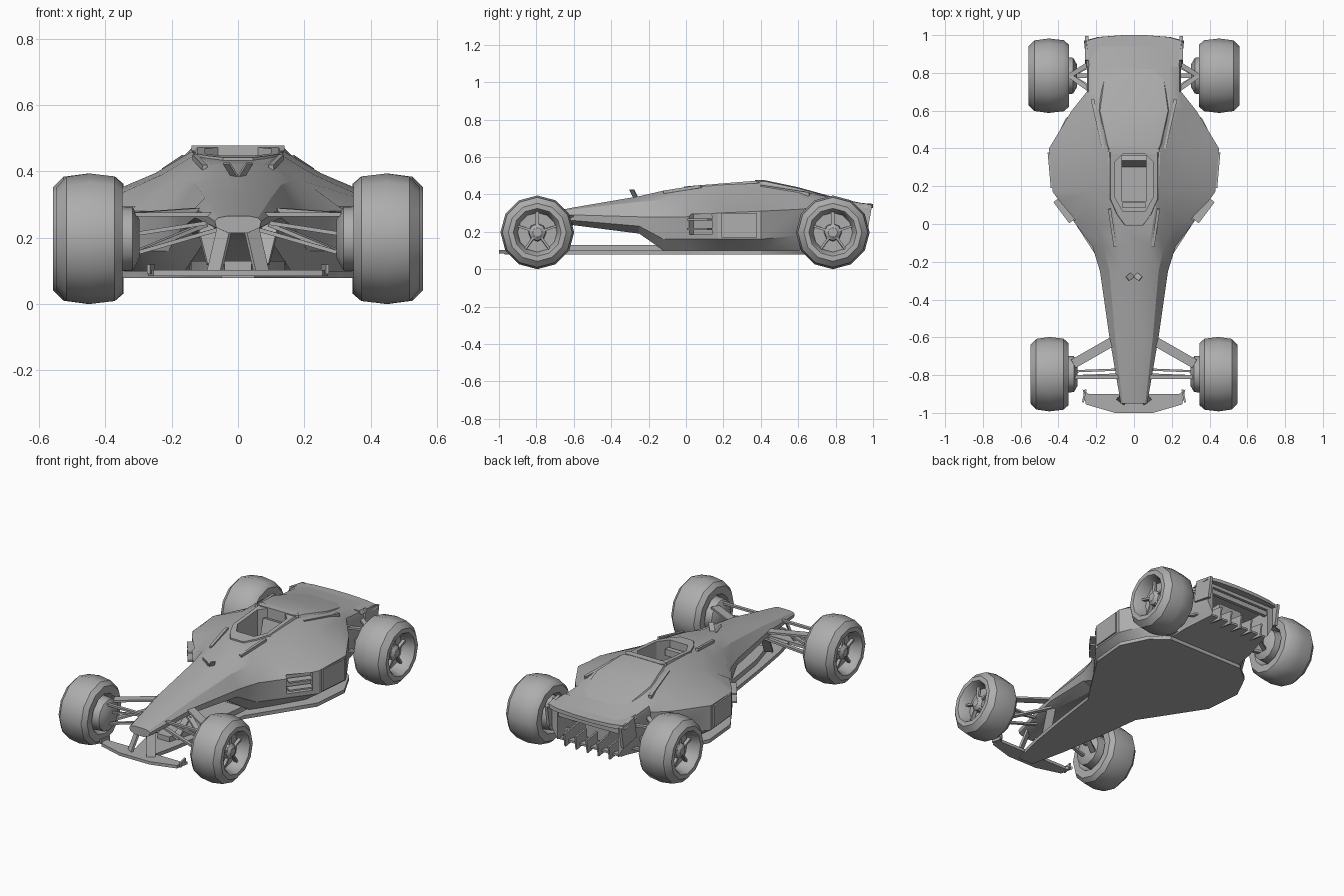
import bpy, bmesh
from math import radians, cos, sin, pi
from mathutils import Vector, Matrix

cube = bpy.data.objects.get("Cube")
if cube:
    bpy.data.objects.remove(cube)

grey = bpy.data.materials.new("plain_grey")
grey.use_nodes = True
grey.diffuse_color = (0.42, 0.42, 0.42, 1)
grey.node_tree.nodes["Principled BSDF"].inputs["Base Color"].default_value = (0.42, 0.42, 0.42, 1)


def finish(name, bm, angle=28):
    """Turn a bmesh into a shaded object."""
    bmesh.ops.remove_doubles(bm, verts=bm.verts, dist=0.0005)
    bmesh.ops.recalc_face_normals(bm, faces=bm.faces)
    mesh = bpy.data.meshes.new(name)
    bm.to_mesh(mesh)
    bm.free()
    mesh.materials.append(grey)
    obj = bpy.data.objects.new(name, mesh)
    bpy.context.collection.objects.link(obj)
    shade(obj, angle)
    return obj


def shade(obj, angle=28):
    bpy.ops.object.select_all(action='DESELECT')
    obj.select_set(True)
    bpy.context.view_layer.objects.active = obj
    bpy.ops.object.shade_smooth_by_angle(angle=radians(angle))


def skin(bm, rings, closed_ends=True):
    """Bridge a list of equal-length point loops."""
    loops = [[bm.verts.new(p) for p in ring] for ring in rings]
    count = len(loops[0])
    for first, second in zip(loops, loops[1:]):
        for i in range(count):
            j = (i + 1) % count
            bm.faces.new((first[i], first[j], second[j], second[i]))
    if closed_ends:
        bm.faces.new(loops[0])
        bm.faces.new(loops[-1])


def loft(name, stations):
    """Loft symmetric half sections (y, [(x, z), ...]) along y."""
    bm = bmesh.new()
    rings = []
    for y, half in stations:
        right = [(x, y, z) for x, z in half]
        rings.append(right + [(-x, y, z) for x, z in reversed(half)])
    skin(bm, rings)
    return finish(name, bm)


def plate(name, half, low, high, slope=0.0, inset=1.0):
    """Extrude a half outline in plan, mirrored in x, optionally sloping in y."""
    outline = half + [(-x, y) for x, y in reversed(half)]
    bm = bmesh.new()
    skin(bm, [[(x * k, y, z + slope * y) for x, y in outline]
              for z, k in ((low, 1.0), (high, inset))])
    return finish(name, bm)


def box(name, centre, size, turn=0.0, tilt=0.0):
    bm = bmesh.new()
    matrix = (Matrix.Translation(centre) @ Matrix.Rotation(radians(turn), 4, 'Z')
              @ Matrix.Rotation(radians(tilt), 4, 'X') @ Matrix.Diagonal((*size, 1)))
    bmesh.ops.create_cube(bm, size=1, matrix=matrix)
    return finish(name, bm)


def beam(name, start, end, width=0.02, thick=0.012):
    """A flat bar running between two points."""
    start, end = Vector(start), Vector(end)
    run = end - start
    bm = bmesh.new()
    matrix = (Matrix.Translation((start + end) / 2) @ run.to_track_quat('X', 'Z').to_matrix().to_4x4()
              @ Matrix.Diagonal((run.length, width, thick, 1)))
    bmesh.ops.create_cube(bm, size=1, matrix=matrix)
    return finish(name, bm)


def revolve(name, profile, centre, side, steps=12):
    """Spin (x, radius) points about the axle."""
    bm = bmesh.new()
    rings = []
    for x, r in profile:
        rings.append([(centre[0] + side * x, centre[1] + r * sin(2 * pi * i / steps),
                       centre[2] + r * cos(2 * pi * i / steps)) for i in range(steps)])
    skin(bm, rings, closed_ends=False)
    bmesh.ops.dissolve_degenerate(bm, dist=0.0005, edges=bm.edges)
    return finish(name, bm, 35)


def carve(obj, cutters):
    """Subtract helper solids, then discard them."""
    for cutter in cutters:
        cutter.hide_render = True
        mod = obj.modifiers.new("cut", 'BOOLEAN')
        mod.operation, mod.solver, mod.object = 'DIFFERENCE', 'EXACT', cutter
    bpy.context.view_layer.update()
    graph = bpy.context.evaluated_depsgraph_get()
    mesh = bpy.data.meshes.new_from_object(obj.evaluated_get(graph))
    obj.modifiers.clear()
    obj.data = mesh
    for cutter in cutters:
        bpy.data.objects.remove(cutter)
    shade(obj)


# Main body: belly, lower side, upper side, shoulder, deck
body = loft("body_shell", [
    (-0.95, [(.03, .215), (.065, .23), (.07, .25), (.06, .26), (.035, .265)]),
    (-0.6, [(.08, .235), (.13, .26), (.13, .29), (.1, .32), (.06, .33)]),
    (-0.25, [(.1, .19), (.17, .23), (.18, .28), (.13, .36), (.06, .39)]),
    (-0.12, [(.16, .1), (.21, .16), (.22, .28), (.16, .37), (.08, .42)]),
    (0, [(.24, .1), (.3, .16), (.31, .28), (.2, .37), (.1, .435)]),
    (0.17, [(.34, .1), (.43, .16), (.43, .3), (.23, .39), (.13, .45)]),
    (0.4, [(.36, .1), (.45, .16), (.45, .31), (.25, .395), (.14, .46)]),
    (0.6, [(.29, .1), (.33, .18), (.33, .32), (.26, .385), (.19, .425)]),
    (0.7, [(.24, .12), (.25, .2), (.25, .33), (.24, .365), (.19, .4)]),
    (0.95, [(.2, .13), (.24, .2), (.25, .31), (.24, .345), (.18, .352)]),
])
surround = plate("cockpit_surround", [(.05, -.01), (.1, .05), (.14, .13), (.14, .38), (.09, .4)],
                 .40, .443, slope=.08, inset=.88)

# Cockpit opening, side intakes and hollow tail
opening = [(.06, .07), (.1, .14), (.1, .33), (.06, .37)]
cuts = [plate("cockpit_cutter", opening, .27, .6),
        box("tail_cutter", (0, .86, .2), (.41, .3, .22))]
for s in (1, -1):
    cuts.append(box("intake_cutter", (s * .365, .075, .24), (.15, .08, .11), turn=s * 53))
carve(body, cuts)
carve(surround, [plate("surround_cutter", opening, .27, .6)])
box("seat_back", (0, .33, .35), (.13, .03, .15), tilt=-15)
box("seat_base", (0, .22, .285), (.13, .2, .03))
box("dashboard", (0, .1, .39), (.12, .03, .04))

# Engine cover and roof plate
loft("engine_cover", [
    (0.37, [(.15, .42), (.12, .468), (.1, .476)]),
    (0.42, [(.17, .42), (.14, .47), (.1, .476)]),
    (0.6, [(.2, .4), (.18, .432), (.12, .438)]),
    (0.82, [(.18, .35), (.15, .372), (.1, .377)]),
])
plate("roof_plate", [(.11, .37), (.14, .385), (.12, .41)], .462, .478)

# Floor and front wing
plate("floor", [(.05, -.97), (.1, -.75), (.14, -.5), (.18, -.2), (.31, 0), (.42, .17),
                (.44, .4), (.36, .56), (.26, .64)], .078, .1)
plate("front_wing", [(.1, -1), (.255, -.955), (.272, -.875), (.24, -.9), (.12, -.9)], .085, .103)
plate("keel_splitter", [(.04, -.72), (.09, -.55), (.14, -.2), (.15, -.05)], .1, .13)

# Tail hood and diffuser
plate("tail_lip", [(.25, .83), (.265, .97), (.19, .99), (.06, 1)], .41, .432, slope=-.083, inset=.95)
plate("diffuser_floor", [(.25, .62), (.24, .75), (.2, .93)], .03, .042, slope=.11)
box("gearbox", (0, .78, .22), (.16, .16, .13))
box("tail_crossbar", (0, .93, .29), (.42, .02, .03))
for x in (-.15, -.075, 0, .075, .15):
    box("diffuser_fin", (x, .86, .165), (.01, .2, .08), tilt=-8)

# Details mirrored left and right
for s, hand in ((1, "left"), (-1, "right")):
    for z in (.215, .265):
        box(hand + "_intake_vane", (s * .365, .075, z), (.14, .05, .01), turn=s * 53)
    box(hand + "_side_panel", (s * .438, .285, .235), (.19, .022, .13), turn=s * 85)
    box(hand + "_tail_endplate", (s * .25, .92, .29), (.018, .13, .13), tilt=-10)
    box(hand + "_wing_endplate", (s * .263, -.91, .105), (.01, .07, .03), turn=s * 12)
    beam(hand + "_wing_pylon", (s * .04, -.9, .23), (s * .07, -.94, .1), .05)
    beam(hand + "_nose_vane", (s * .1, -.62, .24), (s * .07, -.7, .12), .05, .01)
    beam(hand + "_camera_fin", (s * .01, -.27, .385), (s * .035, -.29, .425), .03, .006)
    beam(hand + "_deck_ridge", (s * .16, .4, .44), (s * .22, .66, .4), .018, .02)
    beam(hand + "_cockpit_rail", (s * .1, -.12, .412), (s * .13, .08, .443), .016, .016)

    # Front suspension
    hub = s * .32
    beam(hand + "_upper_front_arm", (hub, -.81, .27), (s * .07, -.81, .27))
    beam(hand + "_upper_rear_arm", (hub, -.74, .27), (s * .11, -.62, .285), .05)
    beam(hand + "_lower_front_arm", (hub, -.81, .15), (s * .06, -.8, .225))
    beam(hand + "_lower_rear_arm", (hub, -.74, .15), (s * .1, -.62, .24), .03)
    beam(hand + "_track_rod", (hub, -.78, .21), (s * .06, -.77, .25), .012)
    # Rear suspension
    for y in (.7, .86):
        beam(hand + "_rear_upper_arm", (s * .34, .785, .29), (s * .22, y, .31), .025)
        beam(hand + "_rear_lower_arm", (s * .34, .785, .14), (s * .2, y, .17), .025)
    beam(hand + "_driveshaft", (s * .34, .785, .2), (s * .06, .785, .21), .025, .025)

    # Wheels with dished rims, brake drums and spokes
    for end, y, x, w in (("front", -.795, .448, 1.0), ("rear", .785, .452, 1.07)):
        centre = (s * x, y, .197)
        tyre = [(-.06, 0), (-.06, .1), (-.1, .12), (-.1, .165), (-.075, .188), (0, .197),
                (.07, .187), (.1, .155), (.1, .128), (.085, .118), (.03, .105), (.03, 0)]
        revolve(f"{end}_{hand}_wheel", [(a * w, r) for a, r in tyre], centre, s)
        revolve(f"{end}_{hand}_brake_drum", [(-.15, 0), (-.15, .06), (-.13, .095),
                (-.05, .1), (-.05, 0)], centre, s)
        revolve(f"{end}_{hand}_hub", [(.02, .05), (.06, .045), (.075, .025), (.075, 0)], centre, s, 8)
        for i in range(5):
            a = 2 * pi * i / 5
            beam(f"{end}_{hand}_spoke", (s * (x + .055), y + .03 * sin(a), .197 + .03 * cos(a)),
                 (s * (x + .05), y + .112 * sin(a), .197 + .112 * cos(a)), .02, .012)
